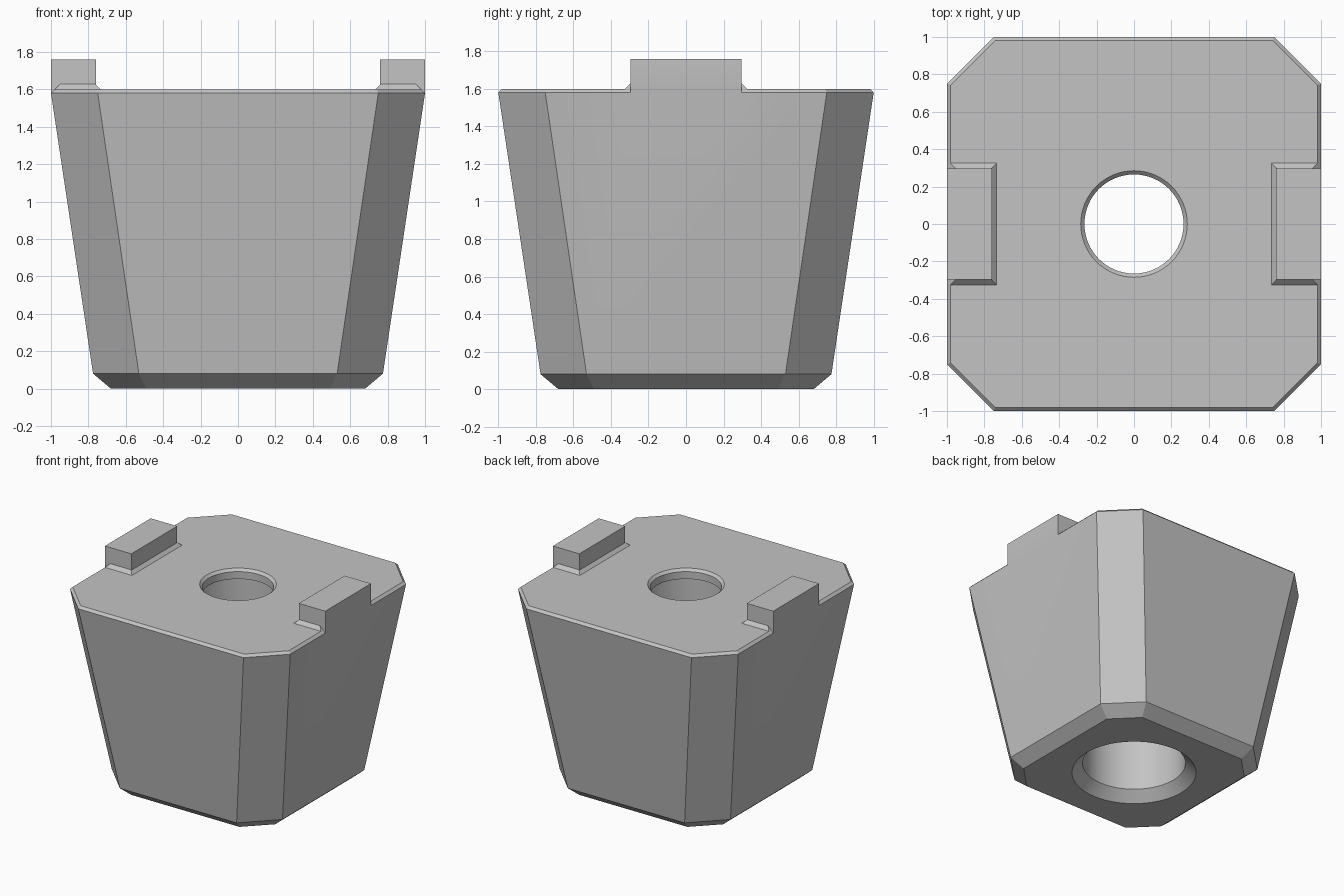
import bpy, bmesh, math

if "Cube" in bpy.data.objects:
    bpy.data.objects.remove(bpy.data.objects["Cube"])

grey = bpy.data.materials.new("light grey")
grey.diffuse_color = (0.55, 0.55, 0.55, 1)
grey.use_nodes = True
grey.node_tree.nodes["Principled BSDF"].inputs["Base Color"].default_value = grey.diffuse_color


def loft(name, rings):
    """Stack equal-length rings of points into a closed solid."""
    bm = bmesh.new()
    loops = [[bm.verts.new(p) for p in ring] for ring in rings]
    n = len(loops[0])
    for a, b in zip(loops, loops[1:]):
        for i in range(n):
            j = (i + 1) % n
            bm.faces.new((a[i], a[j], b[j], b[i]))
    bm.faces.new(loops[0][::-1])
    bm.faces.new(loops[-1])
    bmesh.ops.recalc_face_normals(bm, faces=bm.faces)
    mesh = bpy.data.meshes.new(name)
    bm.to_mesh(mesh)
    bm.free()
    mesh.materials.append(grey)
    obj = bpy.data.objects.new(name, mesh)
    bpy.context.collection.objects.link(obj)
    return obj


def octagon(h, c, z):
    return [(h, -c, z), (h, c, z), (c, h, z), (-c, h, z),
            (-h, c, z), (-h, -c, z), (-c, -h, z), (c, -h, z)]


def rect(x0, x1, y, z, side):
    return [(side * x0, -y, z), (side * x1, -y, z), (side * x1, y, z), (side * x0, y, z)]


def circle(r, z, n=64):
    return [(r * math.cos(2 * math.pi * i / n), r * math.sin(2 * math.pi * i / n), z)
            for i in range(n)]


def combine(target, other, operation):
    mod = target.modifiers.new(operation, 'BOOLEAN')
    mod.operation, mod.solver, mod.object = operation, 'EXACT', other
    other.hide_render = True
    bpy.ops.object.select_all(action='DESELECT')
    bpy.context.view_layer.objects.active = target
    target.select_set(True)
    bpy.ops.object.modifier_apply(modifier=mod.name)
    bpy.data.objects.remove(other)


# Tapered body with cut corners and chamfered rims
body = loft("tapered_body", [octagon(0.68, 0.49, 0), octagon(0.775, 0.53, 0.08),
                             octagon(1.0, 0.75, 1.58), octagon(0.98, 0.742, 1.6)])

# Raised locating tabs, each with a sloped skirt at its foot
for side in (-1, 1):
    tab = loft("tab", [rect(0.76, 1.0, 0.297, 1.58, side), rect(0.76, 1.0, 0.297, 1.76, side)])
    skirt = loft("tab_skirt", [rect(0.725, 0.99, 0.335, 1.59, side),
                               rect(0.77, 0.945, 0.29, 1.635, side)])
    combine(body, tab, 'UNION')
    combine(body, skirt, 'UNION')

# Wide bore from below, ending in a thin lip round a smaller top hole
bore = loft("bore_cutter", [circle(r, z) for r, z in (
    (0.57, -0.1), (0.39, 0.08), (0.39, 1.52), (0.265, 1.52), (0.265, 1.58), (0.385, 1.7))])
combine(body, bore, 'DIFFERENCE')

bpy.ops.object.shade_smooth_by_angle(angle=math.radians(20))
